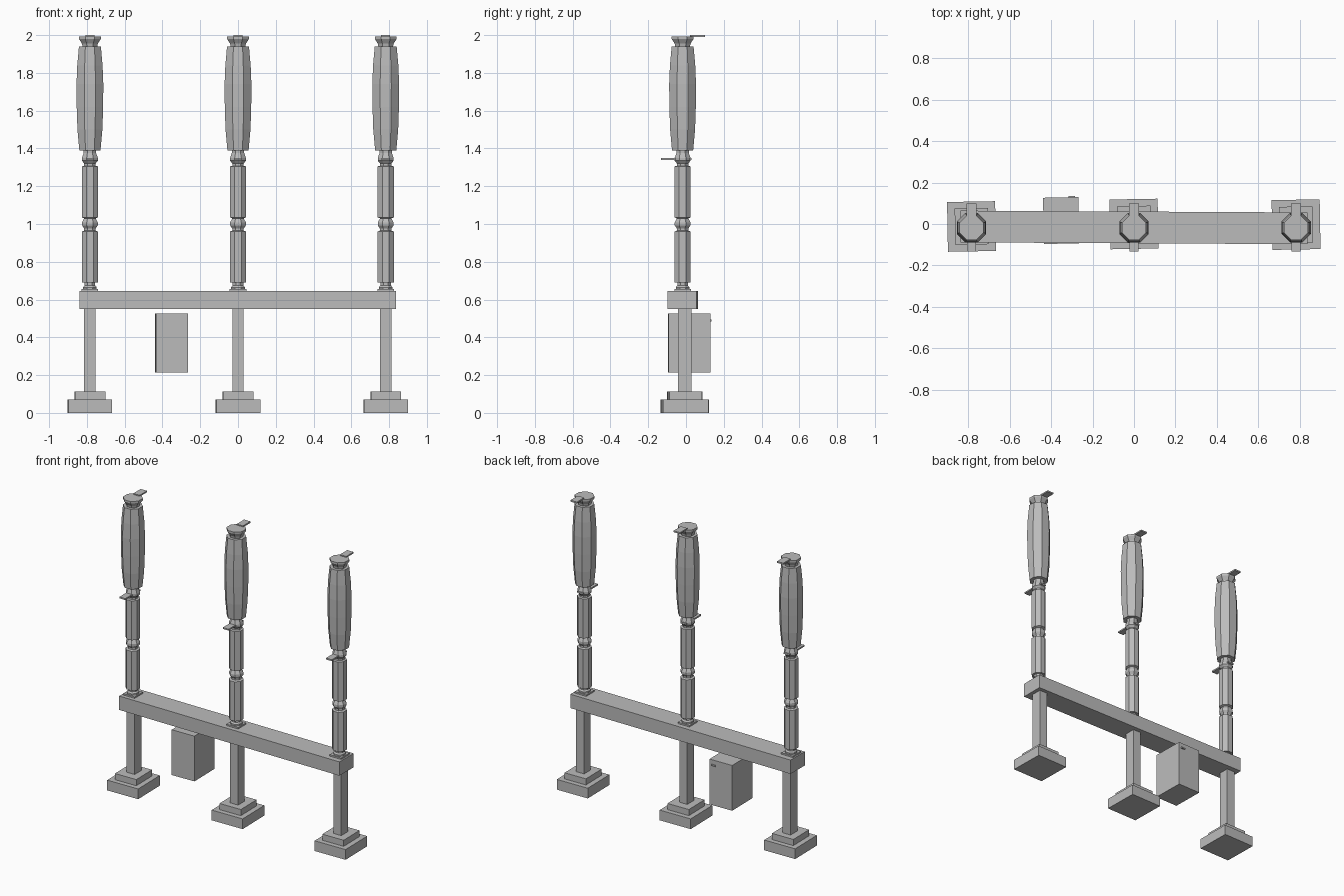
import bpy, bmesh, math

default = bpy.data.objects.get("Cube")
if default:
    bpy.data.objects.remove(default, do_unlink=True)

# Single painted grey for every part
grey = bpy.data.materials.new("plain grey")
grey.use_nodes = True
COLOUR = (0.5, 0.5, 0.5, 1)
grey.diffuse_color = COLOUR
grey.node_tree.nodes["Principled BSDF"].inputs["Base Color"].default_value = COLOUR


def finish(name, bm):
    bmesh.ops.recalc_face_normals(bm, faces=bm.faces)
    mesh = bpy.data.meshes.new(name)
    bm.to_mesh(mesh)
    bm.free()
    mesh.materials.append(grey)
    obj = bpy.data.objects.new(name, mesh)
    bpy.context.collection.objects.link(obj)
    return obj


def box(name, xs, ys, zs, turn=0):
    """Box between pairs of limits, turned about its own upright axis."""
    bm = bmesh.new()
    bmesh.ops.create_cube(bm, size=1)
    spans = (xs, ys, zs)
    bmesh.ops.scale(bm, vec=[b - a for a, b in spans], verts=bm.verts)
    obj = finish(name, bm)
    obj.location = [(a + b) / 2 for a, b in spans]
    obj.rotation_euler.z = math.radians(turn)
    return obj


def lathe(name, x, y, profile, sides=8):
    """Faceted column with flats facing the axes; profile is (half width, z)."""
    bm = bmesh.new()
    rings = []
    for half, z in profile:
        r = half / math.cos(math.pi / sides)
        angles = [math.tau * (i + 0.5) / sides for i in range(sides)]
        rings.append([bm.verts.new((r * math.cos(a), r * math.sin(a), z)) for a in angles])
    for low, high in zip(rings, rings[1:]):
        for i in range(sides):
            j = (i + 1) % sides
            bm.faces.new((low[i], low[j], high[j], high[i]))
    bm.faces.new(rings[0])
    bm.faces.new(rings[-1])
    obj = finish(name, bm)
    obj.location = (x, y, 0)
    return obj


SUPPORT = [(0.036, 0.655), (0.036, 0.665), (0.028, 0.675), (0.028, 0.69),
           (0.043, 0.69), (0.043, 0.96), (0.03, 0.965), (0.03, 0.975),
           (0.042, 0.993), (0.042, 1.008), (0.03, 1.03), (0.043, 1.035),
           (0.043, 1.305), (0.03, 1.308), (0.03, 1.32), (0.042, 1.335),
           (0.042, 1.35), (0.033, 1.375), (0.033, 1.39)]
CHAMBER = [(0.056, 1.39), (0.066, 1.5), (0.07, 1.62), (0.071, 1.74),
           (0.067, 1.84), (0.058, 1.94)]
CAP = [(0.039, 1.94), (0.042, 1.955), (0.058, 1.98), (0.058, 1.993)]

# Three identical poles: footing, post, insulator and terminals
AXIS = -0.018
for side, x, y in (("right", -0.784, -0.012), ("middle", 0, 0), ("left", 0.782, -0.003)):
    box(side + "_footing", (x - 0.116, x + 0.116), (y - 0.12, y + 0.12), (0, 0.07), 1)
    box(side + "_plinth", (x - 0.08, x + 0.08), (y - 0.087, y + 0.087), (0.07, 0.112), 1)
    box(side + "_post", (x - 0.03, x + 0.03), (-0.042, 0.03), (0.112, 0.55))
    box(side + "_mount_plate", (x - 0.044, x + 0.044), (AXIS - 0.044, AXIS + 0.044), (0.645, 0.655))
    lathe(side + "_support_insulator", x, AXIS, SUPPORT)
    lathe(side + "_breaker_chamber", x, AXIS, CHAMBER)
    lathe(side + "_cap", x, AXIS, CAP)
    box(side + "_upper_terminal", (x - 0.024, x + 0.024), (0.02, 0.1), (1.99, 2.0))
    box(side + "_lower_terminal", (x - 0.022, x + 0.022), (-0.133, 0.03), (1.34, 1.35))

# Crossbeam carrying the three poles
box("crossbeam", (-0.838, 0.837), (-0.093, 0.06), (0.55, 0.645), -0.3)

# Control cabinet with a small door handle
box("cabinet", (-0.437, -0.267), (-0.095, 0.128), (0.215, 0.525), 1)
box("cabinet_handle", (-0.315, -0.285), (0.128, 0.136), (0.485, 0.495), 1)
